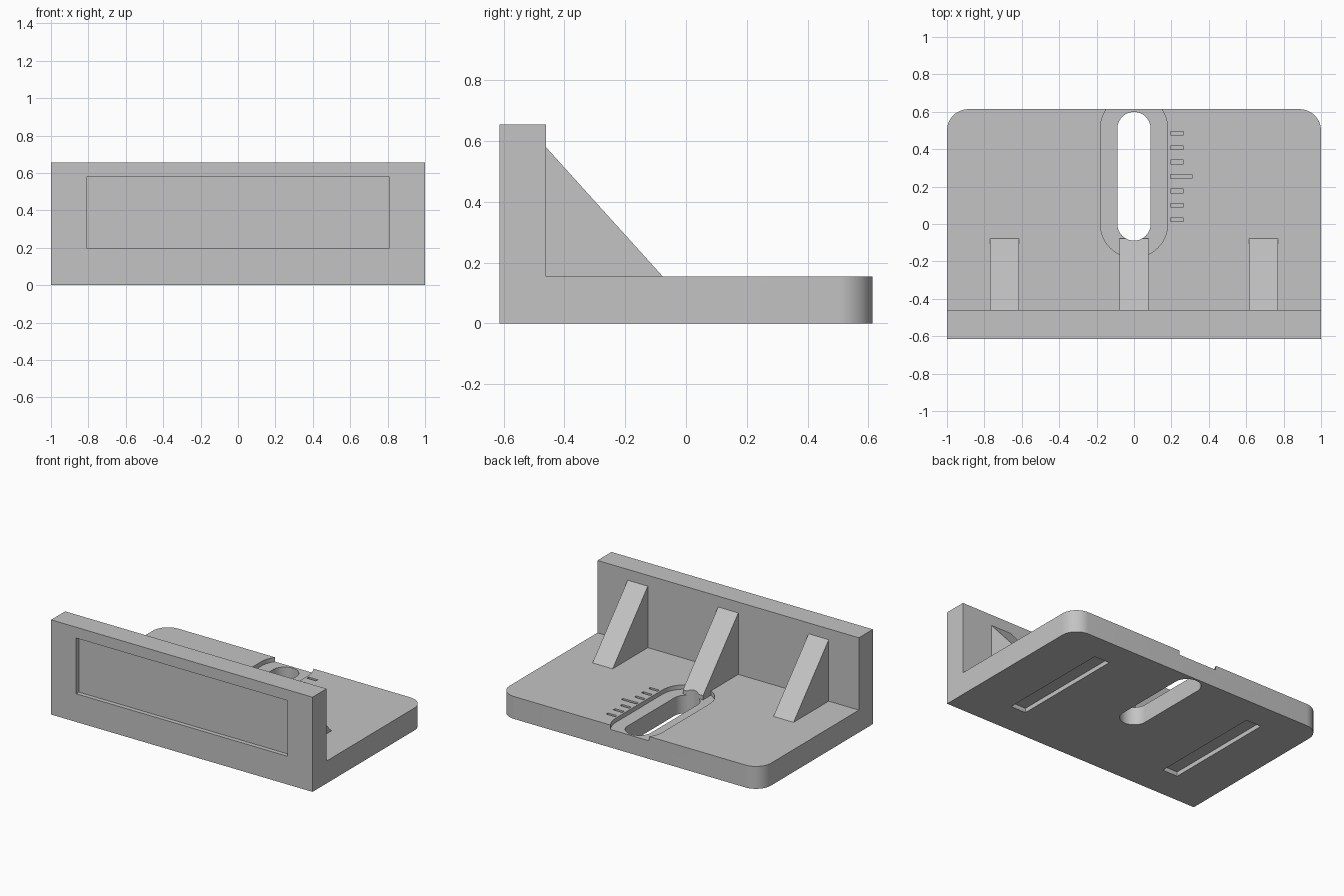
import bpy, bmesh, math
from mathutils import Vector

if "Cube" in bpy.data.objects:
    bpy.data.objects.remove(bpy.data.objects["Cube"])

grey = bpy.data.materials.new("plain_grey")
grey.diffuse_color = (0.55, 0.55, 0.55, 1)
grey.use_nodes = True
grey.node_tree.nodes["Principled BSDF"].inputs["Base Color"].default_value = grey.diffuse_color


def prism(name, points, direction):
    """Extrude a flat outline along a direction into a closed solid."""
    bm = bmesh.new()
    face = bm.faces.new([bm.verts.new(p) for p in points])
    new = bmesh.ops.extrude_face_region(bm, geom=[face])["geom"]
    bmesh.ops.translate(bm, vec=Vector(direction),
                        verts=[v for v in new if isinstance(v, bmesh.types.BMVert)])
    bmesh.ops.recalc_face_normals(bm, faces=bm.faces)
    mesh = bpy.data.meshes.new(name)
    bm.to_mesh(mesh)
    bm.free()
    mesh.materials.append(grey)
    obj = bpy.data.objects.new(name, mesh)
    bpy.context.collection.objects.link(obj)
    return obj


def box(name, x0, x1, y0, y1, z0, z1):
    return prism(name, [(x0, y0, z0), (x1, y0, z0), (x1, y1, z0), (x0, y1, z0)], (0, 0, z1 - z0))


def oblong(name, r, y0, y1, z0, z1, n=24):
    """Round-ended slot shape running along y."""
    pts = []
    for centre, start in ((y1, 0), (y0, math.pi)):
        for i in range(n + 1):
            a = start + math.pi * i / n
            pts.append((r * math.cos(a), centre + r * math.sin(a), z0))
    return prism(name, pts, (0, 0, z1 - z0))


def combine(target, tool, operation):
    mod = target.modifiers.new("bool", 'BOOLEAN')
    mod.operation, mod.solver, mod.object = operation, 'EXACT', tool
    bpy.context.view_layer.objects.active = target
    bpy.ops.object.modifier_apply(modifier=mod.name)
    bpy.data.objects.remove(tool)


D, T, H, WALL = 0.614, 0.155, 0.655, -0.461   # half depth, plate top, wall top, wall back

# L-shaped body: base plate and upright front wall
profile = [(-D, 0), (D, 0), (D, T), (WALL, T), (WALL, H), (-D, H)]
body = prism("angle_bracket", [(-1, y, z) for y, z in profile], (2, 0, 0))

# Rounded rear corners of the plate
bm = bmesh.new()
bm.from_mesh(body.data)
corners = [e for e in bm.edges if all(v.co.y > D - 0.01 for v in e.verts)
           and abs(e.verts[0].co.z - e.verts[1].co.z) > 0.1]
bmesh.ops.bevel(bm, geom=corners, offset=0.115, segments=12, profile=0.5, affect='EDGES')
bm.to_mesh(body.data)
bm.free()

# Shallow recess around the slot, open at the rear edge
combine(body, oblong("recess", 0.18, 0, 0.51, T - 0.03, 0.3), 'DIFFERENCE')

# Three sloping ribs behind the wall
for x in (-0.692, 0, 0.692):
    side = [(WALL - 0.05, 0.08), (-0.077, 0.08), (-0.077, T), (WALL, 0.58), (WALL - 0.05, 0.58)]
    rib = prism("rib", [(x - 0.077, y, z) for y, z in side], (0.154, 0, 0))
    combine(body, rib, 'UNION')

# Through slot
combine(body, oblong("slot", 0.089, 0, 0.51, -0.1, 0.4), 'DIFFERENCE')

# Scale marks, the middle one longer
for i in range(7):
    y = 0.254 + (i - 3) * 0.077
    mark = box("mark", 0.195, 0.31 if i == 3 else 0.264, y - 0.01, y + 0.01, T - 0.02, 0.3)
    combine(body, mark, 'DIFFERENCE')

# Front panel recess
combine(body, box("panel", -0.808, 0.808, -0.8, -D + 0.03, 0.195, 0.58), 'DIFFERENCE')

# Two long grooves underneath
for s in (-1, 1):
    combine(body, box("groove", s * 0.615 - 0.058, s * 0.615 + 0.058, -0.385, 0.423, -0.1, 0.03),
            'DIFFERENCE')

# Smooth the round walls and keep the edges crisp
bpy.ops.object.select_all(action='DESELECT')
body.select_set(True)
bpy.context.view_layer.objects.active = body
bpy.ops.object.shade_smooth_by_angle(angle=math.radians(30))
